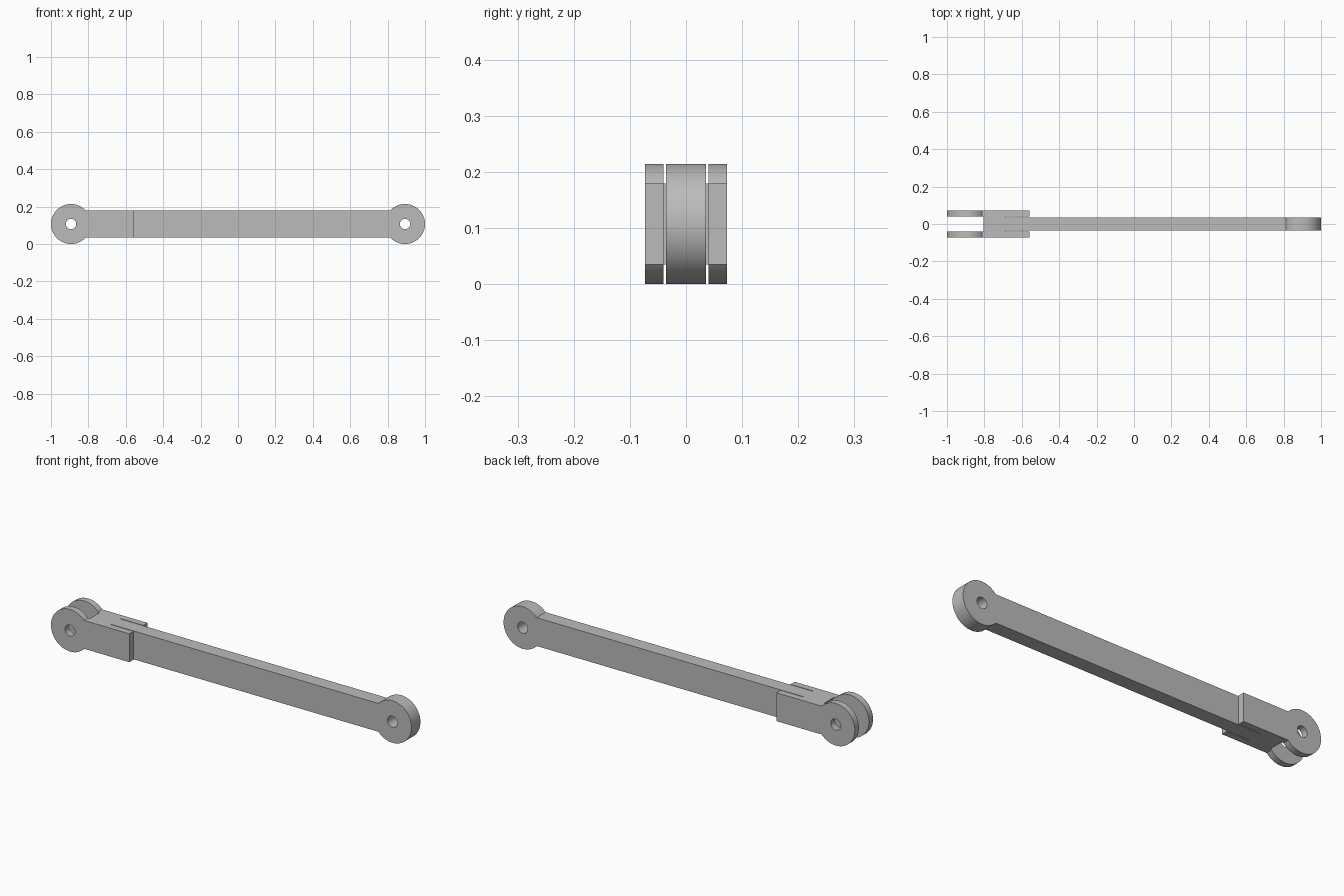
import bpy, bmesh, math
from mathutils import Vector

cube = bpy.data.objects.get("Cube")
if cube:
    bpy.data.objects.remove(cube, do_unlink=True)

# Main dimensions
R = 0.107                 # eye radius, also the height of the centre line
HOLE = 0.028              # pin hole radius
PIN = 1 - R               # distance of each pin axis from the centre
HALF = 0.072              # half height of the bar
CLEAR = 0.114             # clearance radius between the fork lugs
ROD, INNER, OUTER = 0.036, 0.04, 0.073   # half widths
SLOT_END, FORK_END = -0.687, -0.56

steel = bpy.data.materials.new("grey_steel")
steel.use_nodes = True
grey = (0.5, 0.5, 0.5, 1)
steel.diffuse_color = grey
steel.node_tree.nodes["Principled BSDF"].inputs["Base Color"].default_value = grey


def arc(cx, radius, start, end, steps):
    """Points on an arc about a pin axis, in the x-z plane."""
    angles = [start + (end - start) * i / steps for i in range(steps + 1)]
    return [(cx + radius * math.cos(a), R + radius * math.sin(a)) for a in angles]


def pin_hole(cx):
    return arc(cx, HOLE, 0, math.tau, 40)[:-1]


def eye_bar(cx, end):
    """Round eye at cx with a straight bar running to x = end."""
    a = math.asin(HALF / R)
    if end > cx:
        outline = arc(cx, R, a, math.tau - a, 64)
    else:
        outline = arc(cx, R, math.pi + a, 3 * math.pi - a, 64)
    side = 1 if end > cx else -1
    return outline + [(end, R - side * HALF), (end, R + side * HALF)]


def plate(name, loops, y0, y1):
    """Extrude a profile with optional holes from y0 to y1."""
    bm = bmesh.new()
    edges = []
    for loop in loops:
        verts = [bm.verts.new((x, y0, z)) for x, z in loop]
        edges += [bm.edges.new((v, verts[i - 1])) for i, v in enumerate(verts)]
    bmesh.ops.triangle_fill(bm, edges=edges, use_beauty=True)
    new = bmesh.ops.extrude_face_region(bm, geom=bm.faces[:], use_keep_orig=True)
    moved = [g for g in new["geom"] if isinstance(g, bmesh.types.BMVert)]
    bmesh.ops.translate(bm, verts=moved, vec=Vector((0, y1 - y0, 0)))
    bmesh.ops.recalc_face_normals(bm, faces=bm.faces[:])
    mesh = bpy.data.meshes.new(name)
    bm.to_mesh(mesh)
    bm.free()
    mesh.materials.append(steel)
    obj = bpy.data.objects.new(name, mesh)
    bpy.context.collection.objects.link(obj)
    bpy.ops.object.select_all(action="DESELECT")
    obj.select_set(True)
    bpy.context.view_layer.objects.active = obj
    bpy.ops.object.shade_smooth_by_angle(angle=math.radians(30))


# Long rod with a single eye at its left end
plate("rod_with_eye", [eye_bar(PIN, SLOT_END), pin_hole(PIN)], -ROD, ROD)

# Solid fork root, hollowed to clear a mating eye
b = math.asin(HALF / CLEAR)
root = arc(-PIN, CLEAR, -b, b, 24) + [(SLOT_END, R + HALF), (SLOT_END, R - HALF)]
plate("fork_root", [root], -INNER, INNER)

# Two fork cheeks, overlapping the rod with a thin slot between
for name, y0, y1 in (("front_fork_cheek", -OUTER, -INNER),
                     ("back_fork_cheek", INNER, OUTER)):
    plate(name, [eye_bar(-PIN, FORK_END), pin_hole(-PIN)], y0, y1)
